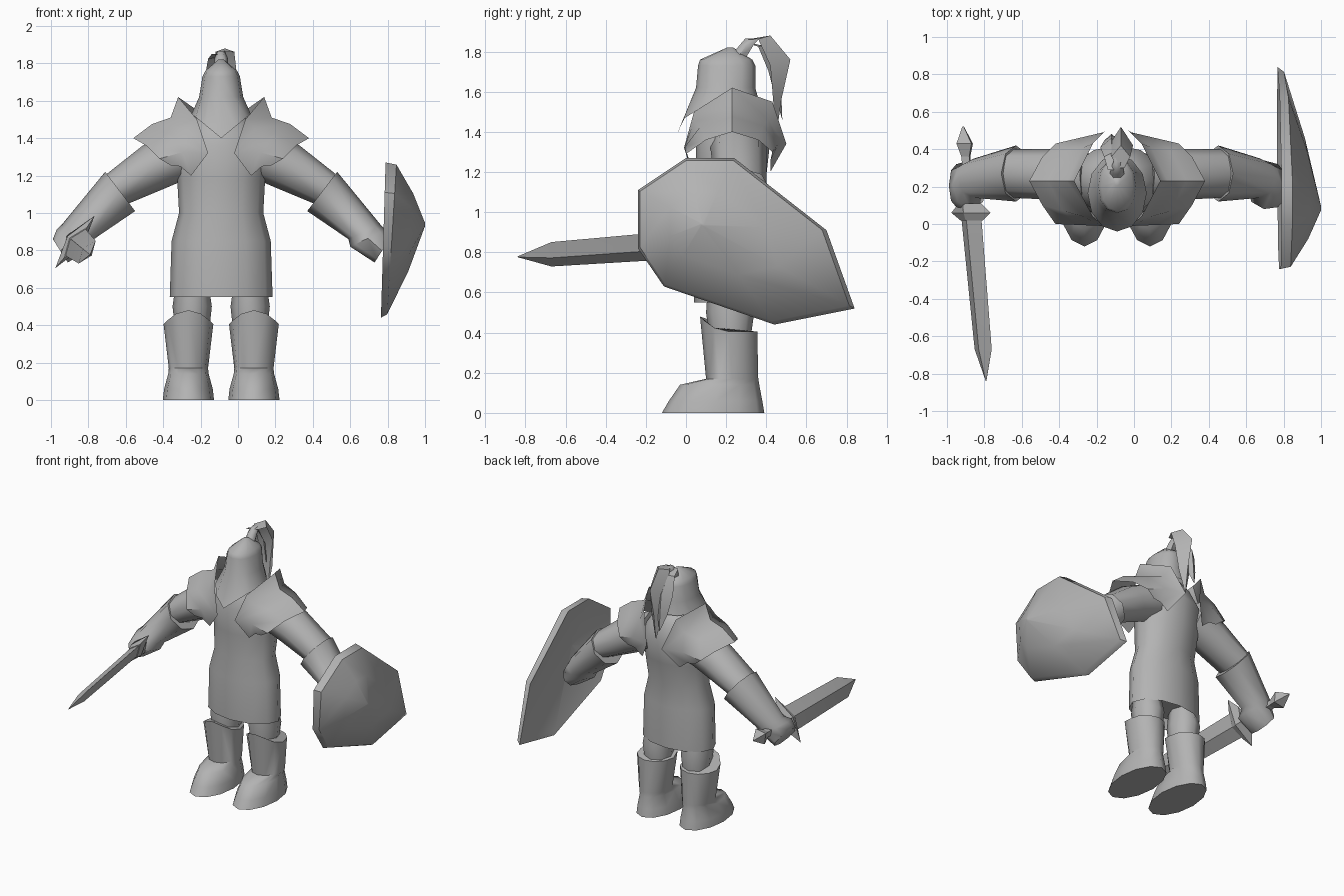
import bpy, bmesh, math
from mathutils import Vector

CX = -0.09  # body symmetry plane
grey = bpy.data.materials.new("plain_grey")
grey.diffuse_color = (0.45, 0.45, 0.45, 1)


def finish(name, bm, angle):
    bmesh.ops.remove_doubles(bm, verts=bm.verts, dist=0.0005)
    bmesh.ops.recalc_face_normals(bm, faces=bm.faces)
    me = bpy.data.meshes.new(name)
    bm.to_mesh(me)
    bm.free()
    me.materials.append(grey)
    ob = bpy.data.objects.new(name, me)
    bpy.context.collection.objects.link(ob)
    bpy.ops.object.select_all(action='DESELECT')
    bpy.context.view_layer.objects.active = ob
    ob.select_set(True)
    bpy.ops.object.shade_smooth_by_angle(angle=math.radians(angle))
    return ob


def loft(name, rings, closed=True, caps=(True, True), angle=60):
    """Skin a list of equally long point rows."""
    bm = bmesh.new()
    rows = [[bm.verts.new(p) for p in r] for r in rings]
    n = len(rows[0])
    for a, b in zip(rows, rows[1:]):
        for i in range(n if closed else n - 1):
            j = (i + 1) % n
            bm.faces.new((a[i], a[j], b[j], b[i]))
    if closed:
        for use, r in zip(caps, (rows[0], rows[-1])):
            if use:
                bm.faces.new(r)
    return finish(name, bm, angle)


def ring(p, q, y0, y1, n=10, peak=0.0, side=1, e=1.0):
    """Rounded section spanning p to q (distance from body centre, z) and y0 to y1.
    peak raises its front into a point; e below 1 makes it boxier."""
    out = []
    for i in range(n):
        a = 2 * math.pi * i / n
        c, s = [math.copysign(abs(v) ** e, v) for v in (math.cos(a), math.sin(a))]
        d = (p[0] + q[0]) / 2 + c * (q[0] - p[0]) / 2
        z = (p[1] + q[1]) / 2 + c * (q[1] - p[1]) / 2 + peak * max(0, -s) ** 2
        out.append((CX + side * d, (y0 + y1) / 2 + s * (y1 - y0) / 2, z))
    return out


def level(c, hw, y0, y1, z, **k):
    return ring((c - hw, z), (c + hw, z), y0, y1, **k)


# tunic with flared skirt, closed a little above the hem
loft("tunic", [level(0, h, a, b, z, n=12) for z, h, a, b in (
    (0.62, 0.24, 0.07, 0.34), (0.55, 0.275, 0.04, 0.37), (0.85, 0.265, 0.04, 0.37),
    (1.00, 0.225, 0.06, 0.36), (1.18, 0.235, 0.05, 0.40), (1.36, 0.25, 0.05, 0.42),
    (1.47, 0.17, 0.09, 0.38), (1.54, 0.10, 0.13, 0.33))])

# helmet whose lower rim dips into a point at the front
helm = [level(0, h, a, b, z, n=12, e=0.9) for z, h, a, b in (
    (1.82, 0.015, 0.205, 0.235), (1.76, 0.085, 0.07, 0.33),
    (1.73, 0.10, 0.06, 0.345), (1.62, 0.118, 0.05, 0.345))]
rim = []
for x, y, z in level(0, 0.158, -0.04, 0.37, 1.53, n=12):
    rim.append((x, y, z - (0.13 * (1 - abs(x - CX) / 0.158) if y < 0.16 else 0)))
loft("helmet", helm + [rim], caps=(True, False))

# plume: short stem and hanging leaf-shaped locks
loft("plume_stem", [level(0, h, a, b, z, n=6) for z, h, a, b in (
    (1.76, 0.04, 0.20, 0.30), (1.83, 0.035, 0.26, 0.34), (1.865, 0.02, 0.29, 0.37))])


def lock(name, path, dx):
    rows = []
    for y, z, w, fold in path:
        rows.append([(CX + dx - w, y - fold, z - fold * 0.3), (CX + dx, y, z),
                     (CX + dx + w, y - fold, z - fold * 0.3)])
    loft(name, rows, closed=False, angle=30)


lock("plume_outer", ((0.30, 1.86, 0.02, 0), (0.42, 1.88, 0.05, 0.06), (0.52, 1.76, 0.065, 0.10),
                     (0.475, 1.56, 0.045, 0.04), (0.45, 1.38, 0.003, 0)), 0.02)
lock("plume_inner", ((0.29, 1.85, 0.02, 0), (0.38, 1.83, 0.04, 0.02), (0.46, 1.72, 0.06, 0.05),
                     (0.475, 1.58, 0.04, 0.03), (0.48, 1.46, 0.003, 0)), -0.03)

for side, label in ((-1, "right"), (1, "left")):
    def at(rows):
        return [[(CX + side * d, y, z) for d, y, z in r] for r in rows]

    # shoulder plate with raised collar
    inner = [(0.16, 0.03, 1.20), (0.07, -0.01, 1.32), (0.13, 0.04, 1.50), (0.23, 0.23, 1.62),
             (0.13, 0.43, 1.55), (0.06, 0.50, 1.34), (0.15, 0.42, 1.20)]
    crease = [(0.165, 0.03, 1.203), (0.085, -0.01, 1.32), (0.18, 0.04, 1.45), (0.27, 0.23, 1.51),
              (0.18, 0.41, 1.46), (0.075, 0.49, 1.34), (0.155, 0.42, 1.203)]
    outer = [(0.27, 0.01, 1.255), (0.33, 0.00, 1.29), (0.40, 0.10, 1.36), (0.47, 0.23, 1.40),
             (0.40, 0.36, 1.36), (0.33, 0.43, 1.30), (0.27, 0.42, 1.255)]
    middle = [tuple((a + b) / 2 + k for a, b, k in zip(p, q, (0, 0, 0.02)))
              for p, q in zip(crease, outer)]
    loft(label + "_shoulder_plate", at((inner, crease, middle, outer)), closed=False, angle=45)

    # upper arm
    loft(label + "_upper_arm", [ring(p, q, a, b, 8, side=side) for p, q, a, b in (
        ((0.20, 1.46), (0.14, 1.20), 0.12, 0.40), ((0.42, 1.36), (0.28, 1.14), 0.13, 0.40),
        ((0.61, 1.21), (0.52, 1.04), 0.14, 0.40))])

    # gauntlet and fist
    loft(label + "_gauntlet", [ring(p, q, a, b, 8, side=side) for p, q, a, b in (
        ((0.62, 1.22), (0.46, 1.01), 0.12, 0.42), ((0.85, 0.94), (0.68, 0.86), 0.14, 0.35),
        ((0.88, 0.91), (0.69, 0.82), 0.08, 0.34), ((0.90, 0.86), (0.82, 0.735), 0.09, 0.32))])

    # thigh
    loft(label + "_thigh", [level(0.155, h, a, b, z, n=8, side=side) for z, h, a, b in (
        (0.36, 0.09, 0.12, 0.32), (0.50, 0.105, 0.10, 0.34), (0.64, 0.085, 0.11, 0.31))])

    # boot with long toe and pointed shin
    loft(label + "_boot", [level(0.175, h, a, b, z, n=12, peak=t, side=side)
                           for z, h, a, b, t in (
        (0.0, 0.137, -0.12, 0.39, 0), (0.06, 0.13, -0.085, 0.38, 0),
        (0.14, 0.108, -0.03, 0.365, 0), (0.17, 0.105, 0.10, 0.36, 0),
        (0.405, 0.133, 0.07, 0.355, 0.075))])

# sword: sections along y, tilted in the fist
U, V = Vector((0.6, 0, 0.8)), Vector((0.8, 0, -0.6))


def sword_part(name, sections):
    rows = []
    for y, w, t in sections:
        c = Vector((-0.872 - 0.09 * (y - 0.06), y, 0.845 + 0.075 * (y - 0.06)))
        rows.append([c + U * w, c + V * t, c - U * w, c - V * t])
    loft(name, rows, angle=20)


sword_part("blade", ((0.08, 0.09, 0.035), (-0.67, 0.076, 0.03), (-0.84, 0.002, 0.002)))
sword_part("guard", ((0.11, 0.10, 0.05), (0.06, 0.175, 0.05), (0.02, 0.10, 0.04)))
sword_part("grip", ((0.08, 0.03, 0.03), (0.42, 0.03, 0.03)))
sword_part("pommel", ((0.36, 0.03, 0.03), (0.43, 0.06, 0.055), (0.52, 0.006, 0.006)))

# shield: eight-sided rim, bevel, raised boss and hollow back
edge = [(-0.24, 1.11), (0.0, 1.27), (0.24, 1.27), (0.70, 0.91),
        (0.84, 0.52), (0.44, 0.44), (-0.11, 0.63), (-0.24, 0.82)]


def shield_row(f, x, lean):
    return [(x + lean * (z - 0.9), 0.08 + f * (y - 0.08), 0.94 + f * (z - 0.94)) for y, z in edge]


loft("shield", [shield_row(0.02, 0.87, 0), shield_row(0.95, 0.785, 0.03),
                shield_row(1.0, 0.778, 0.03), shield_row(0.965, 0.825, 0.06),
                shield_row(0.5, 0.925, 0.03), shield_row(0.02, 1.0, 0)], angle=40)
